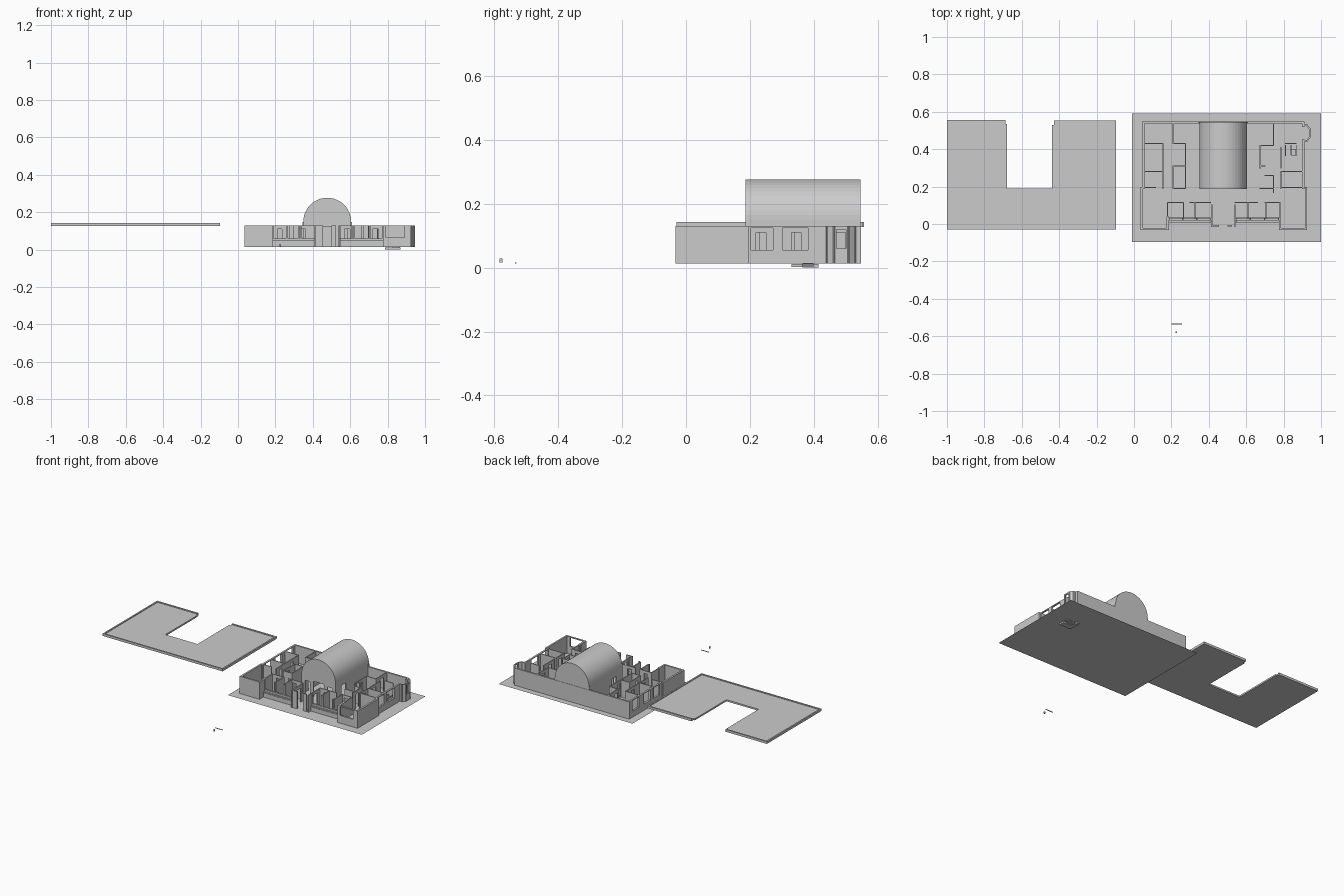
import bpy, bmesh, math
from mathutils import Matrix, Vector

if "Cube" in bpy.data.objects:
    bpy.data.objects.remove(bpy.data.objects["Cube"])

FLOOR, TOP = 0.013, 0.13


def finish(name, bm):
    me = bpy.data.meshes.new(name)
    bm.to_mesh(me)
    bm.free()
    ob = bpy.data.objects.new(name, me)
    bpy.context.collection.objects.link(ob)
    return ob


def box(bm, x0, x1, y0, y1, z0, z1):
    m = (Matrix.Translation(((x0 + x1) / 2, (y0 + y1) / 2, (z0 + z1) / 2))
         @ Matrix.Diagonal((x1 - x0, y1 - y0, z1 - z0, 1)))
    bmesh.ops.create_cube(bm, size=1, matrix=m)


def wall(bm, p, q, t=0.006, holes=(), z0=FLOOR, z1=TOP):
    """Wall between plan points; holes are (start, end, sill, head) along it."""
    p, q = Vector(p), Vector(q)
    d = q - p
    base = Matrix.Translation((p.x, p.y, 0)) @ Matrix.Rotation(math.atan2(d.y, d.x), 4, 'Z')

    def piece(a, b, lo, hi):
        if b - a > 1e-4 and hi - lo > 1e-4:
            m = (base @ Matrix.Translation(((a + b) / 2, 0, (lo + hi) / 2))
                 @ Matrix.Diagonal((b - a, t, hi - lo, 1)))
            bmesh.ops.create_cube(bm, size=1, matrix=m)
    at = -t / 2
    for a, b, sill, head in holes:
        piece(at, a, z0, z1)
        piece(a, b, z0, sill)
        piece(a, b, head, z1)
        at = b
    piece(at, d.length + t / 2, z0, z1)


def prism(bm, pts, z0, z1):
    f = bm.faces.new([bm.verts.new((x, y, z0)) for x, y in pts])
    r = bmesh.ops.extrude_face_region(bm, geom=[f])
    vs = [v for v in r['geom'] if isinstance(v, bmesh.types.BMVert)]
    bmesh.ops.translate(bm, verts=vs, vec=(0, 0, z1 - z0))
    bmesh.ops.recalc_face_normals(bm, faces=bm.faces)


# ground sheet
bm = bmesh.new()
bm.faces.new([bm.verts.new((x, y, FLOOR)) for x, y in
              [(-.01, -.095), (1, -.095), (1, .59), (-.01, .59)]])
finish("ground_sheet", bm)

# outer walls
W = 0.012
bm = bmesh.new()
wall(bm, (.05, .542), (.905, .542), W)
wall(bm, (.05, .192), (.05, .542), W, [(.03, .10, .055, .125), (.13, .2, .055, .125), (.25, .32, .055, .125)])
wall(bm, (.041, -.027), (.041, .192), W)
wall(bm, (.041, -.027), (.18, -.027), W)
wall(bm, (.18, -.027), (.18, .035), W)
wall(bm, (.78, -.027), (.919, -.027), W, [(.012, .11, .065, .125)])
wall(bm, (.78, -.027), (.78, .035), W)
wall(bm, (.919, -.027), (.919, .192), W)
wall(bm, (.905, .192), (.905, .445), W, [(.012, .08, .055, .125), (.11, .19, .055, .125)])
wall(bm, (.905, .525), (.905, .542), W)
finish("outer_walls", bm)

# corner bay
bm = bmesh.new()
bay = [(.905, .445), (.925, .445), (.94, .465), (.94, .508), (.925, .527), (.905, .527)]
for i, (a, b) in enumerate(zip(bay, bay[1:])):
    wall(bm, a, b, .008, [(.006, .037, .06, .12)] if i == 2 else [])
finish("corner_bay", bm)

# recessed front with low walls, ledges and window posts
bm = bmesh.new()
for x0, x1 in ((.186, .41), (.545, .774)):
    box(bm, x0, x1, .008, .016, FLOOR, .05)
    box(bm, x0, x1, .02, .032, FLOOR, .06)
    box(bm, x0, x1, .005, .034, .04, .044)
    for i in range(4):
        x = x0 + (x1 - x0) * i / 3
        box(bm, x - .003, x + .003, .022, .03, .06, TOP)
finish("front_window_walls", bm)

# entrance
bm = bmesh.new()
for x in (.415, .54):
    wall(bm, (x, -.012), (x, .1), .008, [(.05, .09, FLOOR, .11)])
box(bm, .42, .455, -.014, -.006, FLOOR, TOP)
box(bm, .5, .525, -.014, -.006, FLOOR, TOP)
finish("entrance_walls", bm)

# interior partitions
bm = bmesh.new()
D = .11
plan = [
    # left wing
    ((.05, .43), (.155, .43), []),
    ((.155, .19), (.155, .43), [(.03, .06, FLOOR, D), (.15, .18, FLOOR, D)]),
    ((.05, .28), (.155, .28), []),
    ((.05, .195), (.115, .195), []),
    ((.21, .43), (.21, .54), [(.01, .04, FLOOR, D)]),
    ((.21, .43), (.275, .43), []),
    ((.275, .19), (.275, .43), [(.13, .16, FLOOR, D)]),
    ((.21, .31), (.275, .31), []),
    ((.21, .19), (.21, .31), [(.03, .06, FLOOR, D)]),
    ((.21, .19), (.275, .19), []),
    # right wing
    ((.675, .42), (.745, .42), []),
    ((.675, .30), (.675, .42), [(.04, .07, FLOOR, D)]),
    ((.745, .42), (.745, .545), [(.04, .08, FLOOR, D)]),
    ((.675, .31), (.70, .31), []),
    ((.70, .26), (.745, .26), []),
    ((.745, .17), (.745, .26), [(.03, .06, FLOOR, D)]),
    ((.675, .19), (.745, .19), []),
    ((.785, .30), (.785, .41), [(.03, .06, FLOOR, D)]),
    ((.785, .28), (.9, .28), []),
    ((.785, .19), (.785, .28), [(.03, .06, FLOOR, D)]),
    ((.785, .195), (.905, .195), []),
    ((.81, .43), (.865, .43), []),
    # front rooms
    ((.18, .115), (.26, .115), [(.03, .055, FLOOR, D)]),
    ((.30, .115), (.41, .115), [(.03, .06, FLOOR, D)]),
    ((.54, .115), (.66, .115), [(.03, .06, FLOOR, D)]),
    ((.70, .115), (.78, .115), [(.02, .05, FLOOR, D)]),
]
for p, q, h in plan:
    wall(bm, p, q, .006, h)
for x in (.18, .265, .325, .61, .705, .78):
    wall(bm, (x, .03), (x, .115), .006)
finish("partitions", bm)

# stairwell and stair running below the floor
bm = bmesh.new()
for i in range(5):
    box(bm, .80 + i * .013, .813 + i * .013, .365, .40, 0 + i * .003, .004 + i * .008)
box(bm, .785, .87, .33, .365, .002, .012)
box(bm, .785, .80, .365, .415, 0, .012)
finish("stair", bm)
bm = bmesh.new()
wall(bm, (.81, .365), (.81, .42), .004, z1=.05)
wall(bm, (.87, .365), (.87, .42), .004, z1=.05)
wall(bm, (.84, .37), (.84, .42), .004, z1=.05)
finish("stair_rails", bm)

# hall walls under the vault
CX, R, CZ = .477, .128, .149
bm = bmesh.new()
for s in (-1, 1):
    wall(bm, (CX + s * (R - .004), .19), (CX + s * (R - .004), .54), .007,
         [(.06, .11, FLOOR, .11)], z1=CZ)
wall(bm, (CX - R + .004, .19), (CX + R - .004, .19), .007,
     [(.02, .06, FLOOR, .11), (.085, .165, FLOOR, .12), (.19, .23, FLOOR, .11)], z1=CZ)
wall(bm, (CX - R, .542), (CX + R, .542), .008, z1=CZ)
finish("hall_walls", bm)

# barrel vault with closed ends
N = 24
bm = bmesh.new()
arcs = [[bm.verts.new((CX + R * math.cos(math.pi * i / N), y, CZ + R * math.sin(math.pi * i / N)))
         for i in range(N + 1)] for y in (.186, .546)]
for i in range(N):
    bm.faces.new((arcs[0][i], arcs[0][i + 1], arcs[1][i + 1], arcs[1][i]))
for a in arcs:
    bm.faces.new(a)
bmesh.ops.recalc_face_normals(bm, faces=bm.faces)
finish("barrel_vault", bm)

# lifted-off roof beside the building, with a raised rim
outline = [(-1, -.03), (-.095, -.03), (-.095, .553), (-.428, .553), (-.428, .53), (-.438, .53),
           (-.438, .19), (-.68, .19), (-.68, .535), (-.688, .535), (-.688, .557), (-1, .557)]
bm = bmesh.new()
prism(bm, outline, .127, .138)
finish("roof_slab", bm)
bm = bmesh.new()
for x0, x1, y0, y1 in ((-1, -.99, -.03, .557), (-.105, -.095, -.03, .553), (-.99, -.105, -.03, -.02),
                       (-.99, -.688, .547, .557), (-.428, -.105, .543, .553)):
    box(bm, x0, x1, y0, y1, .138, .143)
finish("roof_rim", bm)

# loose pieces in front
bm = bmesh.new()
box(bm, .2, .257, -.536, -.531, .013, .016)
finish("loose_bar", bm)
bm = bmesh.new()
box(bm, .223, .231, -.584, -.575, .016, .029)
finish("loose_block", bm)
